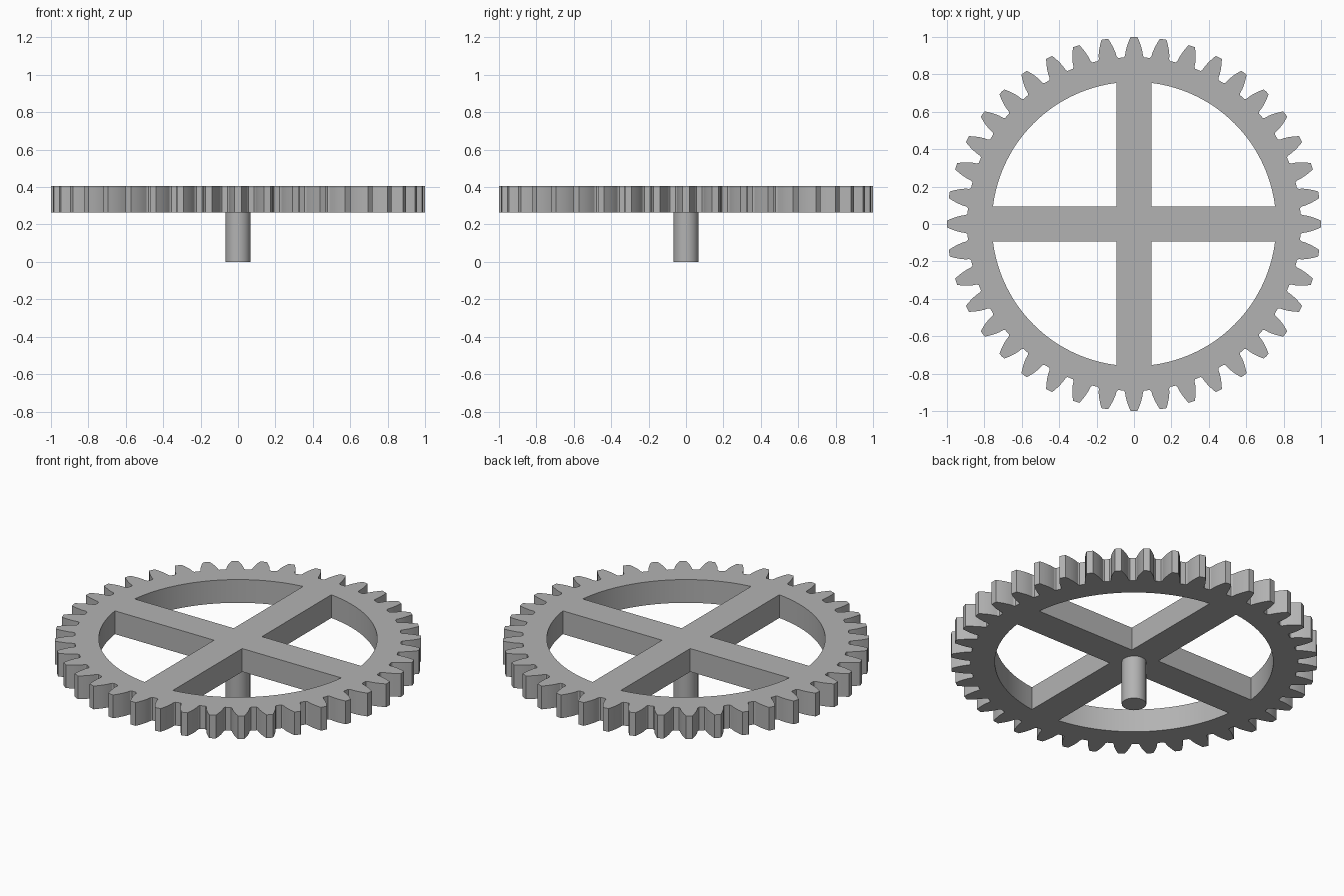
import bpy, bmesh, math

if "Cube" in bpy.data.objects:
    bpy.data.objects.remove(bpy.data.objects["Cube"])

TEETH = 40
TIP, PITCH, ROOT = 1.0, 0.952, 0.892
HOLE_R, SPOKE = 0.76, 0.094
Z0, Z1 = 0.265, 0.405

grey = bpy.data.materials.new("grey metal")
grey.diffuse_color = (0.45, 0.45, 0.45, 1)
grey.use_nodes = True
grey.node_tree.nodes["Principled BSDF"].inputs["Base Color"].default_value = grey.diffuse_color


def polar(r, a):
    return (r * math.cos(a), r * math.sin(a))


def half_angle(r):
    # involute tooth half thickness, as an angle
    base = PITCH * math.cos(math.radians(20))
    inv = lambda q: math.tan(math.acos(min(1, base / q))) - math.acos(min(1, base / q))
    return math.pi / (2 * TEETH) + inv(PITCH) - inv(r)


# Toothed outline: gullet, rising flank, tip, falling flank
flank = [(ROOT, half_angle(0.9) + 0.008), (0.9, half_angle(0.9))]
flank += [(r, half_angle(r)) for r in (0.925, 0.95, 0.975, TIP)]
outline = []
for i in range(TEETH):
    c = 2 * math.pi * i / TEETH
    outline += [polar(r, c - h) for r, h in flank]
    outline.append(polar(TIP, c))
    outline += [polar(r, c + h) for r, h in reversed(flank)]

# One quadrant opening between spokes: inner corner plus an arc
a0 = math.asin(SPOKE / HOLE_R)
arc = [polar(HOLE_R, a0 + (math.pi / 2 - 2 * a0) * k / 24) for k in range(25)]
opening = [(SPOKE, SPOKE)] + arc

# Spoked gear wheel: filled outline with four openings, extruded
curve = bpy.data.curves.new("gear_wheel", 'CURVE')
curve.dimensions = '2D'
curve.fill_mode = 'BOTH'
curve.extrude = (Z1 - Z0) / 2


def add_loop(points):
    s = curve.splines.new('POLY')
    s.points.add(len(points) - 1)
    for p, (x, y) in zip(s.points, points):
        p.co = (x, y, 0, 1)
    s.use_cyclic_u = True


add_loop(outline)
for q in range(4):
    t = q * math.pi / 2
    c, s = math.cos(t), math.sin(t)
    add_loop([(x * c - y * s, x * s + y * c) for x, y in opening])

wheel = bpy.data.objects.new("gear_wheel", curve)
bpy.context.collection.objects.link(wheel)
bpy.context.view_layer.objects.active = wheel
wheel.select_set(True)
bpy.ops.object.convert(target='MESH')
wheel = bpy.context.object
wheel.location.z = (Z0 + Z1) / 2
bm = bmesh.new()
bm.from_mesh(wheel.data)
bmesh.ops.remove_doubles(bm, verts=bm.verts, dist=1e-5)
bmesh.ops.recalc_face_normals(bm, faces=bm.faces)
bm.to_mesh(wheel.data)
bm.free()
wheel.data.materials.clear()
wheel.data.materials.append(grey)
bpy.ops.object.shade_smooth_by_angle(angle=math.radians(25))

# Axle stub below the hub, slightly sunk into it
top = Z0 + 0.02
bpy.ops.mesh.primitive_cylinder_add(vertices=48, radius=0.067, depth=top,
                                    location=(0, 0, top / 2))
axle = bpy.context.object
axle.name = "axle"
axle.data.materials.append(grey)
bpy.ops.object.shade_smooth_by_angle(angle=math.radians(30))
